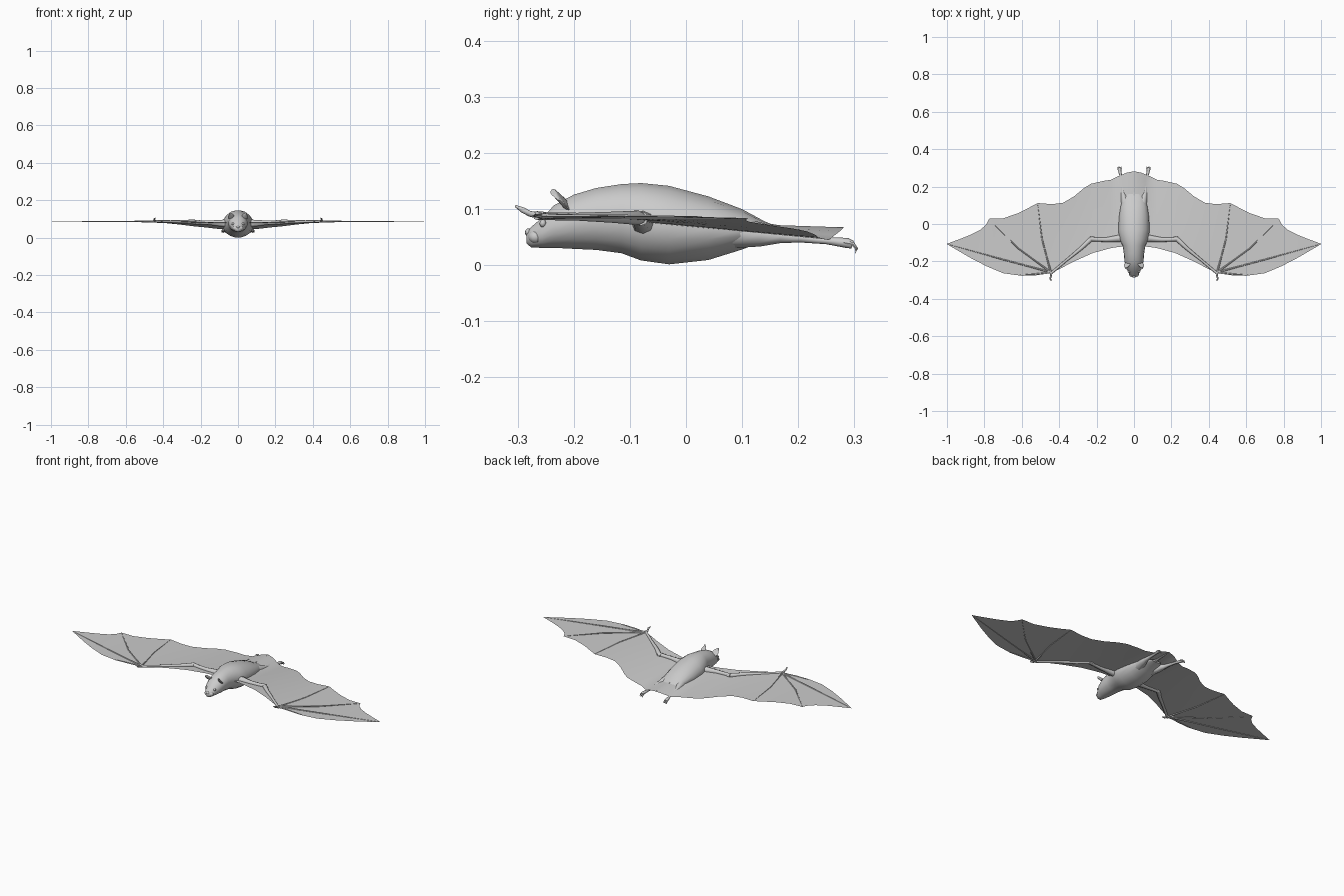
import bpy, math
from mathutils import Vector


def loft(name, rows, closed=True, caps=True, mirror=True, angle=50):
    """Skin a list of equal-length point rows; optionally mirror across x."""
    n = len(rows[0])
    verts = [tuple(p) for r in rows for p in r]
    faces = []
    for i in range(len(rows) - 1):
        for j in range(n if closed else n - 1):
            k = (j + 1) % n
            faces.append((i * n + j, (i + 1) * n + j, (i + 1) * n + k, i * n + k))
    if caps:
        faces.append(tuple(range(n)))
        faces.append(tuple(reversed(range(len(verts) - n, len(verts)))))
    me = bpy.data.meshes.new(name)
    me.from_pydata(verts, [], faces)
    ob = bpy.data.objects.new(name, me)
    bpy.context.collection.objects.link(ob)
    bpy.ops.object.select_all(action='DESELECT')
    ob.select_set(True)
    bpy.context.view_layer.objects.active = ob
    if closed:
        bpy.ops.object.mode_set(mode='EDIT')
        bpy.ops.mesh.select_all(action='SELECT')
        bpy.ops.mesh.normals_make_consistent(inside=False)
        bpy.ops.object.mode_set(mode='OBJECT')
    bpy.ops.object.shade_smooth_by_angle(angle=math.radians(angle))
    if mirror:
        ob.modifiers.new("mirror", 'MIRROR').use_clip = True
    return ob


def tube(name, path, sides=8):
    """Tapered limb along (x, y, z, radius) points."""
    pts = [Vector(p[:3]) for p in path]
    rows = []
    for i, p in enumerate(pts):
        d = (pts[min(i + 1, len(pts) - 1)] - pts[max(i - 1, 0)]).normalized()
        a = d.cross(Vector((0, 0, 1))).normalized()
        b = a.cross(d)
        rows.append([p + path[i][3] * (a * math.cos(t) + b * math.sin(t))
                     for t in (2 * math.pi * k / sides for k in range(sides))])
    return loft(name, rows)


def ball(name, loc, scale, rot=(0, 0, 0), mirror=False):
    for s in ((1, -1) if mirror else (1,)):
        bpy.ops.mesh.primitive_uv_sphere_add(
            segments=12, ring_count=8, radius=1, location=(s * loc[0], loc[1], loc[2]),
            rotation=(rot[0], s * rot[1], s * rot[2]))
        ob = bpy.context.object
        ob.scale = scale
        ob.name = name
        bpy.ops.object.shade_smooth_by_angle()


def interp(table, x, c):
    for a, b in zip(table, table[1:]):
        if x <= b[0]:
            t = (x - a[0]) / (b[0] - a[0])
            return a[c] + t * (b[c] - a[c])
    return table[-1][c]


# Body and head: (y, bottom z, top z, half width)
body = [(-.284, .038, .058, .010), (-.276, .031, .068, .020), (-.256, .030, .085, .031),
        (-.235, .030, .107, .043), (-.20, .028, .126, .051), (-.16, .026, .138, .054),
        (-.115, .020, .145, .061), (-.08, .007, .147, .078), (-.03, .000, .142, .084),
        (.04, .008, .123, .080), (.10, .027, .100, .070), (.14, .043, .078, .056),
        (.178, .052, .063, .030)]
rows = []
for y, lo, hi, w in body:
    rows.append([(w * math.cos(t), y, (lo + hi) / 2 + (hi - lo) / 2 * math.sin(t))
                 for t in (2 * math.pi * k / 18 for k in range(18))])
loft("body", rows, mirror=False)

# Face
ball("eye", (.027, -.255, .074), (.007, .006, .007), mirror=True)
ball("nose", (0, -.281, .058), (.010, .006, .007))
ball("cheek", (.014, -.268, .050), (.013, .013, .012), mirror=True)

# Ears: cupped leaf
ear = []
for h, w in ((0, .014), (.010, .017), (.020, .013), (.027, .005), (.030, .001)):
    c = Vector((.034 + h * .35, -.214 - h * .75, .104 + h * .85))
    ear.append([c + Vector((w * math.cos(t), .005 * math.sin(t) + .35 * w * math.cos(t) ** 2,
                            -.006 * math.cos(t)))
                for t in (2 * math.pi * k / 10 for k in range(10))])
loft("ear", ear)

# Wing membrane edges: (x, y, z)
front = [(0, -.11, .080), (.06, -.12, .080), (.12, -.128, .082), (.22, -.155, .085),
         (.32, -.20, .087), (.44, -.262, .088), (.52, -.274, .088), (.60, -.277, .087),
         (.70, -.263, .087), (.79, -.225, .087), (.88, -.178, .087), (1.0, -.108, .087)]
rear = [(0, .282, .067), (.04, .274, .060), (.085, .255, .045), (.125, .236, .049),
        (.165, .230, .054), (.23, .215, .060), (.27, .190, .065), (.32, .148, .071),
        (.38, .113, .077), (.44, .106, .080), (.515, .112, .083), (.56, .088, .083),
        (.62, .058, .084), (.70, .030, .085), (.775, .028, .086), (.79, -.003, .086),
        (.82, -.030, .086), (.87, -.056, .087), (.93, -.080, .087), (1.0, -.106, .087)]
xs = sorted({p[0] for p in front + rear} | {.02, .48, .66, .75, .97})
rows = []
for x in xs:
    f, r = [Vector((x, interp(t, x, 1), interp(t, x, 2))) for t in (front, rear)]
    rows.append([f.lerp(r, k / 10) for k in range(11)])
loft("wing_membrane", rows, closed=False, caps=False)

# Arms
tube("upper_arm", [(.05, -.075, .075, .024), (.09, -.078, .077, .018), (.15, -.084, .080, .012),
                   (.20, -.083, .082, .011), (.235, -.080, .083, .013)])
tube("forearm", [(.215, -.072, .083, .007), (.235, -.085, .084, .013), (.28, -.128, .085, .010),
                 (.36, -.193, .086, .007), (.43, -.252, .087, .007), (.45, -.266, .088, .008)])
tube("thumb", [(.442, -.255, .088, .007), (.444, -.278, .091, .005),
               (.448, -.291, .098, .005), (.443, -.304, .105, .002)])

# Finger bones fan out from the wrist
for tip, mid in (((.515, .108, .083), (.492, -.08, .085)),
                 ((.775, .026, .086), (.62, -.13, .087)),
                 ((.995, -.108, .087), (.70, -.19, .087)),
                 ((.61, -.272, .087), (.53, -.268, .088))):
    w = (.445, -.258, .087)
    q = [a + (b - a) * .5 for a, b in zip(w, mid)]
    tube("finger", [(*w, .006), (*q, .0035), (*mid, .0035), (*tip, .0008)], sides=6)

# Legs, feet and claws
tube("leg", [(.040, .09, .058, .028), (.052, .135, .054, .021), (.060, .170, .051, .012),
             (.064, .205, .048, .008), (.069, .25, .043, .006), (.074, .272, .041, .008),
             (.077, .288, .039, .009), (.077, .297, .036, .007)])
for dx in (-.008, 0, .008):
    tube("toe", [(.077 + dx * .5, .282, .040, .004), (.077 + dx, .298, .037, .004),
                 (.077 + dx, .304, .029, .003), (.077 + dx, .302, .021, .001)], sides=6)

# Tail running along the rear membrane
tube("tail", [(0, .15, .063, .012), (0, .19, .062, .006), (0, .24, .064, .004),
              (0, .28, .067, .001)], sides=6)
